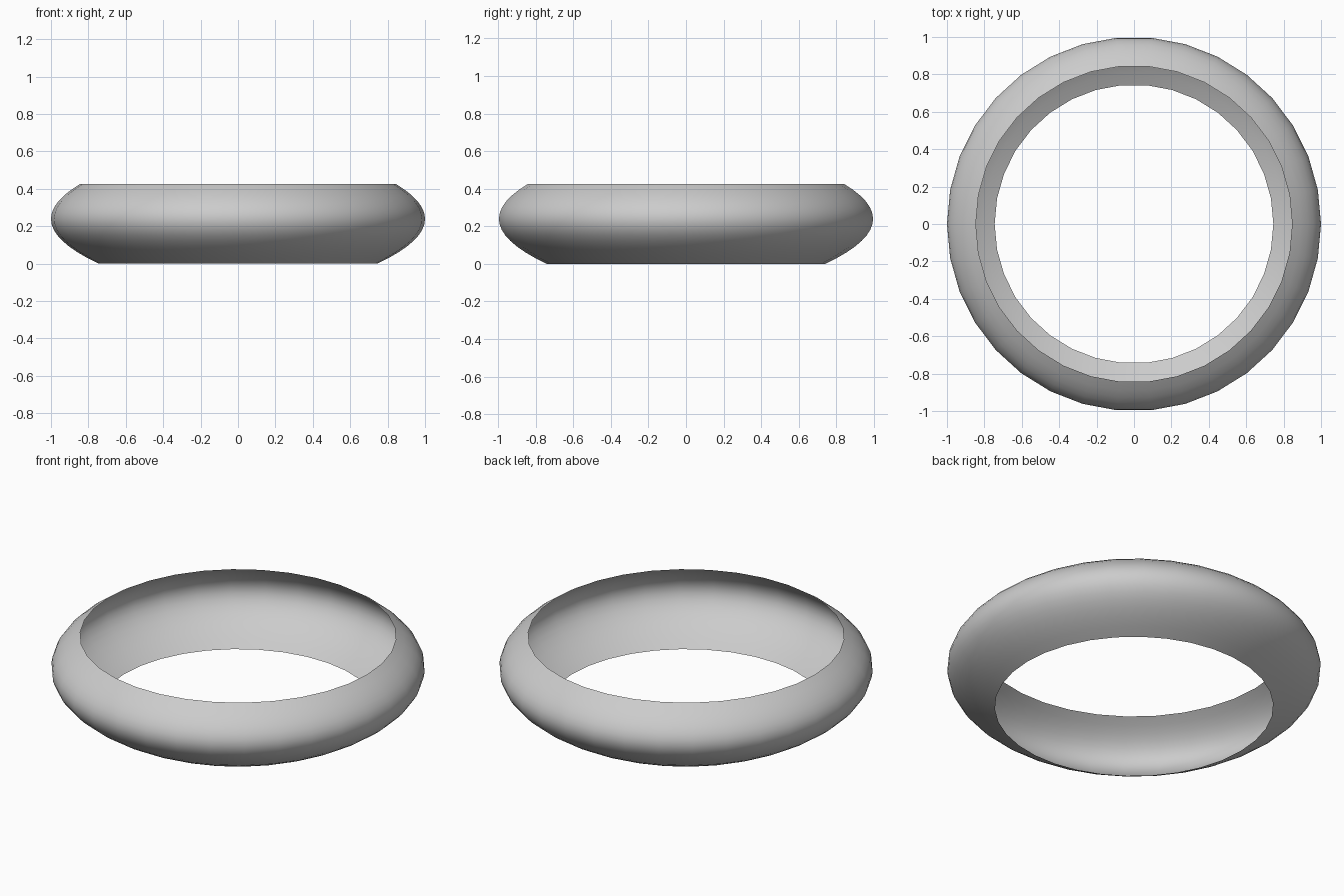
import bpy, bmesh, math

if "Cube" in bpy.data.objects:
    bpy.data.objects.remove(bpy.data.objects["Cube"])

SIDES = 34            # facets around the ring
ROWS = 14             # rows up the wall
HEIGHT = 0.425
R_BOTTOM, R_MAX, R_TOP = 0.745, 1.0, 0.846

# Bulging wall profile: parabolic arc, widest where both ends meet R_MAX
a, b = math.sqrt(R_MAX - R_BOTTOM), math.sqrt(R_MAX - R_TOP)
profile = []
for j in range(ROWS + 1):
    t = j / ROWS
    s = -a + (a + b) * t
    profile.append((R_MAX - s * s, HEIGHT * t))

# Open thin shell, revolved around z
bm = bmesh.new()
rings = []
for r, z in profile:
    rings.append([bm.verts.new((r * math.cos(2 * math.pi * i / SIDES),
                                r * math.sin(2 * math.pi * i / SIDES), z))
                  for i in range(SIDES)])
for low, high in zip(rings, rings[1:]):
    for i in range(SIDES):
        k = (i + 1) % SIDES
        face = bm.faces.new((low[i], low[k], high[k], high[i]))
        face.smooth = True

mesh = bpy.data.meshes.new("ring_shell")
bm.to_mesh(mesh)
bm.free()
ring = bpy.data.objects.new("ring_shell", mesh)
bpy.context.collection.objects.link(ring)
